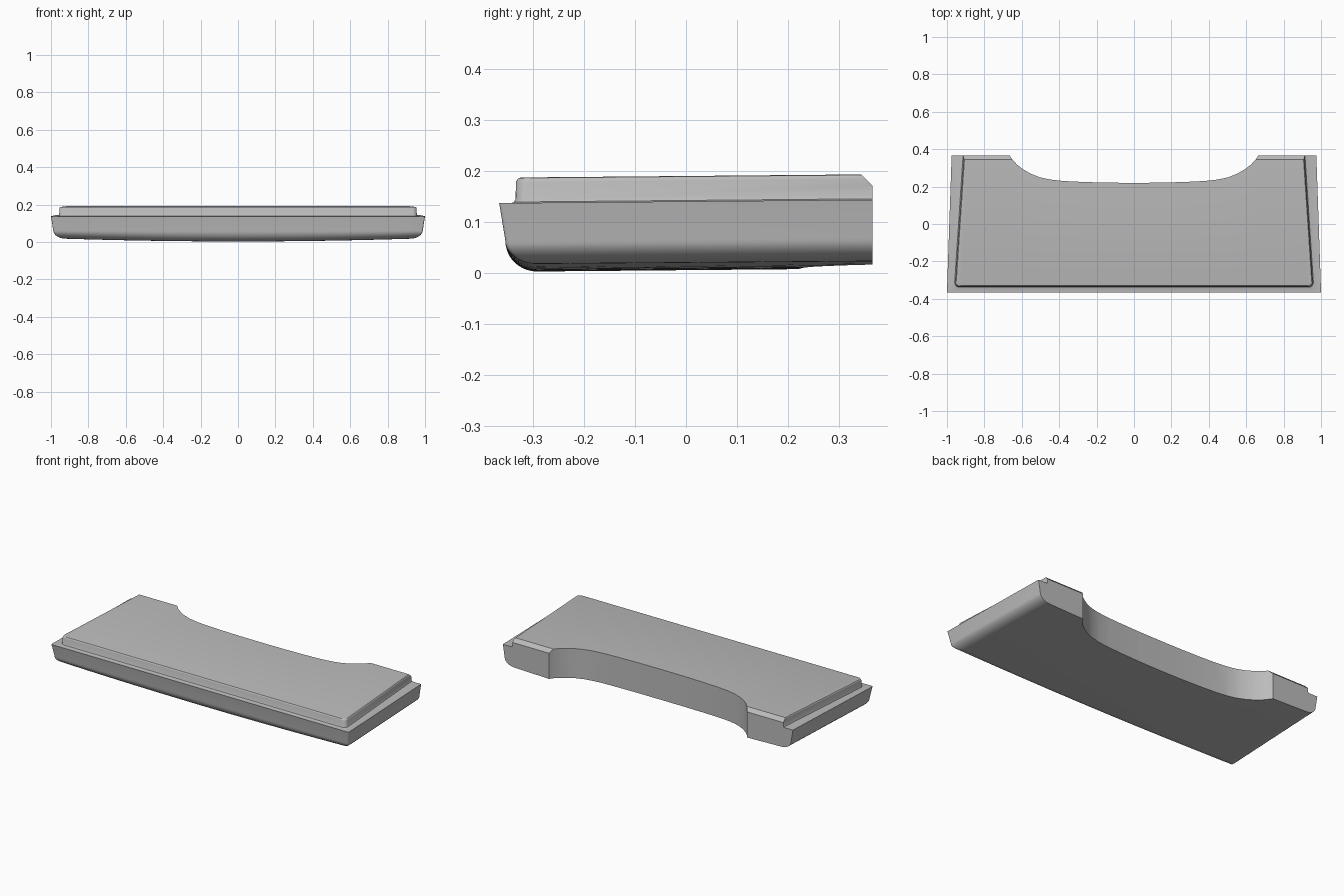
import bpy, bmesh, math
from mathutils import Vector

if "Cube" in bpy.data.objects:
    bpy.data.objects.remove(bpy.data.objects["Cube"])

BACK, FRONT = 0.366, -0.367
grey = bpy.data.materials.new("plain grey")
grey.diffuse_color = (0.5, 0.5, 0.5, 1)
grey.use_nodes = True
grey.node_tree.nodes["Principled BSDF"].inputs["Base Color"].default_value = grey.diffuse_color


def front_path(w, y, r, across=24, arc=5):
    """Front edge from left side to right side, with rounded corners."""
    left = [(-w + r - r * math.cos(a), y + r - r * math.sin(a))
            for a in (math.pi / 2 * i / arc for i in range(arc + 1))]
    mid = [((w - r) * (2 * i / across - 1), y) for i in range(1, across)]
    return left + mid + [(-x, py) for x, py in reversed(left)]


# Levels going up: side inset at front, side inset at back, front inset, height, corner radius, camber
levels = []
for i in range(11):
    a = math.pi / 2 * i / 10
    d = 0.012 + 0.063 * (1 - math.sin(a))
    levels.append((d, d, d, 0.063 - 0.061 * math.cos(a), 0.008, math.cos(a)))
levels.append((0, 0, 0, 0.137, 0.006, 0))
for d, z in ((0.024, 0.137), (0.029, 0.139), (0.032, 0.144), (0.033, 0.178),
             (0.035, 0.183), (0.038, 0.186), (0.043, 0.187)):
    levels.append((d + 0.012, d + 0.032, d, z, 0.022 if z > 0.14 else 0.026, 0))

# Slab with rounded underside and a raised top plate
bm = bmesh.new()
rings, backs = [], []
for k, (sf, sb, d, z, r, camber) in enumerate(levels):
    wf, wb = 1 - sf, 0.975 - sb

    def add(x, y):
        rise = 0.009 * (y - FRONT) + camber * 0.015 * (x / 0.93) ** 2
        return bm.verts.new((x, y, z + rise))

    path = front_path(wf, FRONT + d, r)
    rings.append([add(x, y) for x, y in path])
    cap = k in (0, len(levels) - 1)
    ends = path if cap else (path[0], path[-1])
    backs.append([add(x * wb / wf, BACK) for x, y in ends])

for k in range(len(levels) - 1):
    a = [backs[k][0]] + rings[k] + [backs[k][-1]]
    b = [backs[k + 1][0]] + rings[k + 1] + [backs[k + 1][-1]]
    for i in range(len(a) - 1):
        bm.faces.new((a[i], a[i + 1], b[i + 1], b[i]))
for k in (0, -1):
    f, b = rings[k], backs[k]
    for i in range(len(f) - 1):
        bm.faces.new((f[i], f[i + 1], b[i + 1], b[i]))
# Flat back face
bm.faces.new([c[0] for c in backs] + backs[-1][1:-1]
             + [c[-1] for c in reversed(backs)] + backs[0][-2:0:-1])

# Chamfer along the top back edge
cut = bmesh.ops.bisect_plane(bm, geom=bm.verts[:] + bm.edges[:] + bm.faces[:],
                             plane_co=Vector((0, BACK, 0.172)), plane_no=Vector((0, 1, 1)),
                             clear_outer=True)
edges = [e for e in cut["geom_cut"] if isinstance(e, bmesh.types.BMEdge)]
bmesh.ops.holes_fill(bm, edges=edges, sides=0)
bmesh.ops.recalc_face_normals(bm, faces=bm.faces[:])


def make_object(name, bm):
    mesh = bpy.data.meshes.new(name)
    bm.to_mesh(mesh)
    bm.free()
    obj = bpy.data.objects.new(name, mesh)
    bpy.context.collection.objects.link(obj)
    mesh.materials.append(grey)
    return obj


slab = make_object("slab", bm)

# Cutter for the curved notch in the back
half = [(0.69, 0.40), (0.665, 0.366), (0.648, 0.342), (0.625, 0.317), (0.595, 0.294),
        (0.555, 0.270), (0.505, 0.250), (0.45, 0.238), (0.38, 0.230), (0.28, 0.225), (0.15, 0.221)]
outline = half + [(0, 0.22)] + [(-x, y) for x, y in reversed(half)]
bm = bmesh.new()
face = bm.faces.new([bm.verts.new((x, y, -0.1)) for x, y in outline])
ext = bmesh.ops.extrude_face_region(bm, geom=[face])
bmesh.ops.translate(bm, vec=(0, 0, 0.4),
                    verts=[v for v in ext["geom"] if isinstance(v, bmesh.types.BMVert)])
bmesh.ops.recalc_face_normals(bm, faces=bm.faces[:])
cutter = make_object("notch_cutter", bm)
cutter.hide_render = True

mod = slab.modifiers.new("notch", 'BOOLEAN')
mod.operation, mod.solver, mod.object = 'DIFFERENCE', 'EXACT', cutter
bpy.context.view_layer.objects.active = slab
slab.select_set(True)
bpy.ops.object.modifier_apply(modifier=mod.name)
bpy.data.objects.remove(cutter)
bpy.ops.object.shade_smooth_by_angle(angle=math.radians(30))
